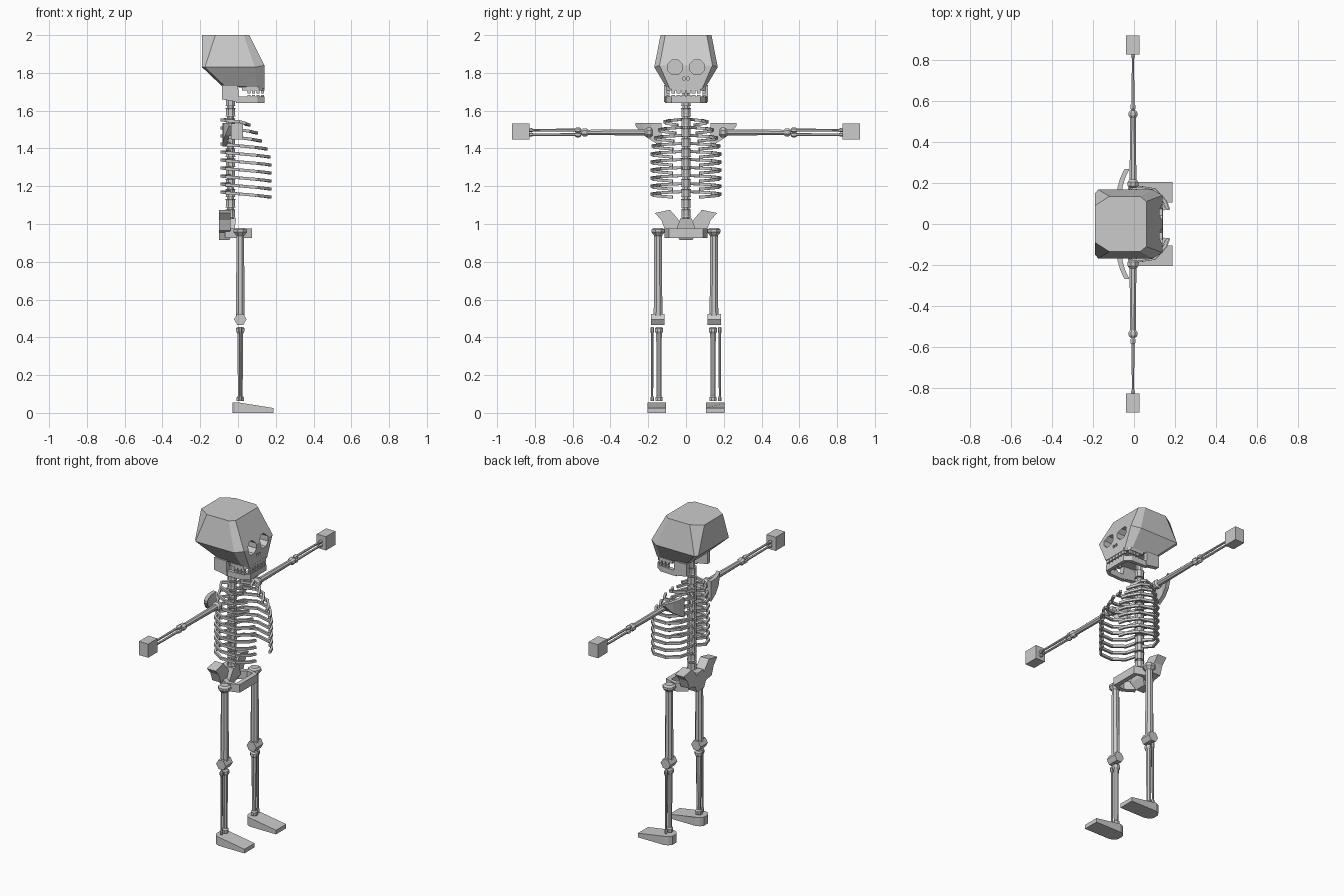
import bpy, bmesh, math
from mathutils import Vector

if "Cube" in bpy.data.objects:
    bpy.data.objects.remove(bpy.data.objects["Cube"])

bone = bpy.data.materials.new("bone_grey")
bone.diffuse_color = (0.6, 0.6, 0.6, 1)
bone.use_nodes = True
bone.node_tree.nodes["Principled BSDF"].inputs["Base Color"].default_value = bone.diffuse_color


def loft(name, rings):
    """Closed solid through a list of equal-length point rings."""
    bm = bmesh.new()
    vs = [[bm.verts.new(p) for p in r] for r in rings]
    n = len(vs[0])
    for a, b in zip(vs, vs[1:]):
        for i in range(n):
            bm.faces.new((a[i], a[(i + 1) % n], b[(i + 1) % n], b[i]))
    bm.faces.new(vs[0])
    bm.faces.new(vs[-1])
    bmesh.ops.recalc_face_normals(bm, faces=bm.faces)
    me = bpy.data.meshes.new(name)
    bm.to_mesh(me)
    bm.free()
    ob = bpy.data.objects.new(name, me)
    bpy.context.collection.objects.link(ob)
    me.materials.append(bone)
    return ob


def rod(name, p, q, profile, n=8, turn=0.5):
    """Turned bone from p to q; profile = (distance fraction, radius)."""
    p, q = Vector(p), Vector(q)
    d = q - p
    u = Vector((1, 0, 0)) if abs(d.x) < 0.5 * d.length else Vector((0, 1, 0))
    v = d.normalized().cross(u)
    angs = [(i + turn) * math.tau / n for i in range(n)]
    return loft(name, [[p + d * t + r * (u * math.cos(a) + v * math.sin(a)) for a in angs]
                       for t, r in profile])


def strip(name, pts, t, h):
    """Rectangular bar (thickness t, height h) along a path bending in plan."""
    pts = [Vector(p) for p in pts]
    rings = []
    for i, p in enumerate(pts):
        d = pts[min(i + 1, len(pts) - 1)] - pts[max(i - 1, 0)]
        s = Vector((-d.y, d.x, 0)).normalized() * t / 2
        z = Vector((0, 0, h / 2))
        rings.append([p - s - z, p + s - z, p + s + z, p - s + z])
    return loft(name, rings)


def box(name, x, y, z):
    return loft(name, [[(x[0], y[0], k), (x[1], y[0], k), (x[1], y[1], k), (x[0], y[1], k)] for k in z])


def both(half):
    """Symmetric path/ring: half on -y, then mirrored back on +y."""
    return [(x, -y, z) for x, y, z in half] + [(x, y, z) for x, y, z in reversed(half)]


# Skull: three chamfered rings
skull = loft("skull", [
    both([(-.085, .07, 1.73), (-.07, .1, 1.73), (.10, .105, 1.725), (.14, .085, 1.715)]),
    both([(-.19, .15, 1.83), (-.175, .168, 1.83), (.09, .168, 1.83), (.14, .14, 1.84)]),
    both([(-.19, .09, 2), (-.12, .135, 2), (.03, .135, 2), (.06, .11, 2)])])

# Eye sockets and nostrils cut into the face
for s in (-1, 1):
    for nm, y, z, r, d in (("eye", .058, 1.83, .042, .07), ("nostril", .011, 1.77, .009, .12)):
        cut = rod(nm + "_cutter", (d, s * y, z), (.25, s * y, z), [(0, r), (1, r)])
        cut.hide_render = True
        cut.hide_viewport = True
        m = skull.modifiers.new(nm, "BOOLEAN")
        m.operation, m.solver, m.object = "DIFFERENCE", "EXACT", cut

# Jaws and teeth
strip("upper_jaw", both([(.02, .095, 1.717), (.11, .095, 1.717), (.13, .075, 1.717)]), .022, .018)
strip("lower_jaw", both([(-.01, .1, 1.657), (.10, .095, 1.657), (.13, .075, 1.657)]), .022, .034)
for s in (-1, 1):
    loft("jaw_branch", [[(-.085, y, 1.735), (0, y, 1.735), (.005, y, 1.645), (-.085, y, 1.66)]
                        for y in (s * .088, s * .116)])
for z in ((1.690, 1.709), (1.673, 1.684)):
    for i in range(6):
        y = -.0675 + i * .027
        box("front_tooth", (.122, .138), (y - .0105, y + .0105), z)
    for s in (-1, 1):
        for i in range(3):
            x = .058 + i * .024
            box("side_tooth", (x - .009, x + .009), (s * .088, s * .102), z)

# Spine: vertebrae on a thin core
rod("spine_core", (-.04, 0, 1.0), (-.04, 0, 1.735), [(0, .019), (1, .019)])
for i in range(12):
    z = 1.035 + i * .0535
    rod("vertebra", (-.04, 0, z), (-.04, 0, z + .043), [(0, .029), (.15, .026), (.85, .026), (1, .029)])

# Ribs: ten pairs, the upper ones smaller
for i in range(10):
    z = 1.165 + i * .0425
    w = (1, 1, 1, 1, 1, 1, .97, .9, .78, .62)[i]
    f = (.17, .17, .17, .17, .17, .165, .15, .12, .10, .06)[i]
    for s in (-1, 1):
        strip("rib", [(-.045, s * .02, z + .006), (-.085, s * .07 * w, z + .004),
                      (-.06, s * .14 * w, z), (.01, s * .182 * w, z - .006),
                      (f * .6, s * .168 * w, z - .014), (f - .015, s * .11 * w, z - .02),
                      (f, s * .07 * w, z - .023)], .014, .015)

for s in (-1, 1):
    # Shoulder blade: bent triangular plate
    loft("shoulder_blade", [[(x - .012, s * y, b), (x + .012, s * y, b), (x + .012, s * y, 1.535), (x - .012, s * y, 1.535)]
                            for x, y, b in ((-.07, .13, 1.41), (-.068, .18, 1.44), (-.055, .225, 1.47), (-.035, .268, 1.52))])
    # Arm
    rod("upper_arm", (-.005, s * .175, 1.485), (-.005, s * .555, 1.485),
        [(0, .016), (.03, .028), (.08, .028), (.11, .018), (.9, .015), (.93, .023), (.97, .023), (1, .015)])
    for dz, r in ((-.012, .008), (.012, .008)):
        rod("forearm_bone", (-.005, s * .555, 1.485 + dz), (-.005, s * .835, 1.485 + dz),
            [(0, r), (.03, .014), (.09, .014), (.12, r), (.9, r * .8), (.94, .011), (1, .008)], 6)
    box("hand", (-.038, .026), (s * .828, s * .92), (1.447, 1.532))

    # Hip wing
    loft("hip_wing", [[(x, s * y, z) for y, z in ((.02, .985), (.045, 1.03), (.085, 1.075), (.165, 1.058),
                                                   (.13, 1.02), (.11, .965), (.05, .955))] for x in (-.1, -.04)])
    # Leg
    y = s * .148
    rod("thigh", (.012, y, .98), (.012, y, .51),
        [(0, .025), (.02, .038), (.05, .038), (.09, .022), (.5, .023), (1, .025)])
    rod("knee", (.012, s * .115, .495), (.012, s * .185, .495), [(0, .033), (1, .033)], 6, 0)
    for nm, yy, r, k in (("shin", .143, .016, .024), ("calf_bone", .179, .007, .011)):
        rod(nm, (.012, s * yy, .455), (.012, s * yy, .062),
            [(0, r), (.02, k), (.06, k), (.09, r), (.93, r * .85), (.95, k * .85), (1, k * .85)])
    # Foot: wedge with a rounded heel
    plan = [(-.03, .135), (-.015, .115), (.01, .105), (.188, .105),
            (.188, .205), (.01, .205), (-.015, .195), (-.03, .175)]
    loft("foot", [[(px, s * py, 0) for px, py in plan],
                  [(px, s * py, .054 - max(0, px - .01) * .16) for px, py in plan]])

# Pelvis: open front ring and tail block
strip("pelvis_ring", both([(-.06, .06, .95), (.0, .1, .95), (.06, .085, .95)]), .03, .05)
loft("sacrum", [[(-.1, -a, z), (b, -a, z), (b, a, z), (-.1, a, z)]
                for z, a, b in ((.915, .035, -.045), (.96, .055, -.02), (1.03, .03, -.01))])
